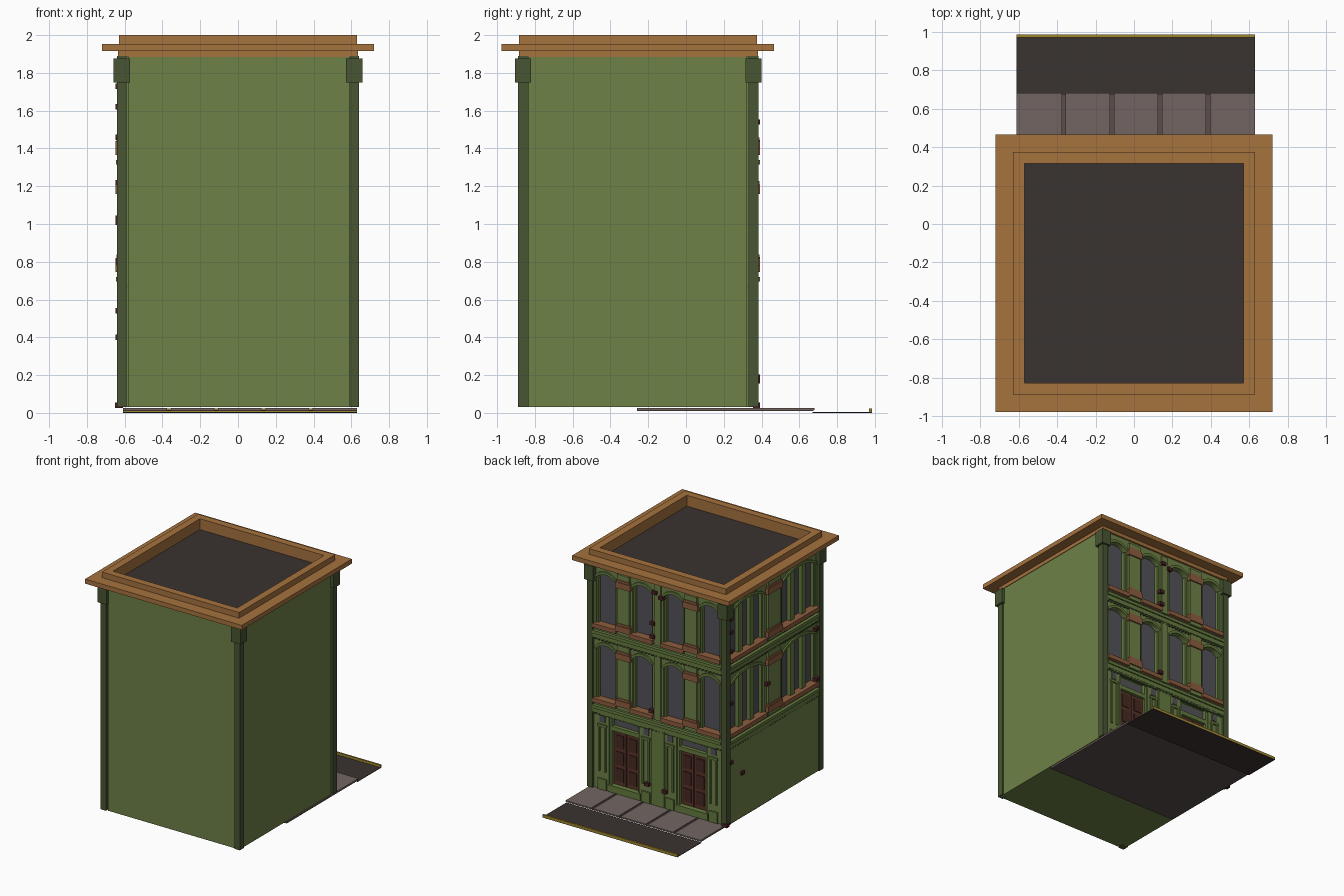
import bpy, bmesh, math
from mathutils import Vector

if "Cube" in bpy.data.objects:
    bpy.data.objects.remove(bpy.data.objects["Cube"])


def mat(name, r, g, b):
    m = bpy.data.materials.new(name)
    m.diffuse_color = (r, g, b, 1)
    m.use_nodes = True
    m.node_tree.nodes["Principled BSDF"].inputs["Base Color"].default_value = m.diffuse_color
    return m


GREEN = mat("wall_green", .155, .22, .062)
DARK = mat("post_green", .065, .09, .032)
TRIM = mat("trim_green", .13, .20, .05)
OCHRE = mat("cornice_ochre", .38, .17, .048)
BROWN = mat("band_brown", .27, .11, .05)
ROOF = mat("roof_dark", .042, .033, .03)
PAVE = mat("paving", .17, .13, .12)
GROOVE = mat("groove", .10, .075, .07)
DOOR = mat("door_brown", .10, .034, .022)
PANEL = mat("door_panel", .06, .022, .016)
GLASS = mat("glass", .085, .085, .10)
RED = mat("red_fragment", .07, .014, .018)
YELLOW = mat("yellow_line", .35, .24, .03)

# facade frames: u along the wall, d outward, z up
MAPS = {
    "world": lambda u, d, z: Vector((u, d, z)),
    "back": lambda u, d, z: Vector((u, .385 + d, z)),
    "left": lambda u, d, z: Vector((-.64 - d, u, z)),
}


def prisms(name, face, items, m):
    """One object from several (outline[(u,z)], d0, d1) extrusions."""
    bm = bmesh.new()
    f = MAPS[face]
    for pts, d0, d1 in items:
        a = [bm.verts.new(f(u, d0, z)) for u, z in pts]
        b = [bm.verts.new(f(u, d1, z)) for u, z in pts]
        n = len(pts)
        bm.faces.new(a)
        bm.faces.new(b[::-1])
        for i in range(n):
            bm.faces.new((a[i], b[i], b[(i + 1) % n], a[(i + 1) % n]))
    bmesh.ops.recalc_face_normals(bm, faces=bm.faces)
    me = bpy.data.meshes.new(name)
    bm.to_mesh(me)
    bm.free()
    me.materials.append(m)
    ob = bpy.data.objects.new(name, me)
    bpy.context.collection.objects.link(ob)
    return ob


def rect(u0, u1, z0, z1, d0, d1):
    return ([(u0, z0), (u1, z0), (u1, z1), (u0, z1)], d0, d1)


def arc(u0, u1, spring, rise, n=10):
    c, h = (u0 + u1) / 2, (u1 - u0) / 2
    r = (h * h + rise * rise) / (2 * rise)
    a = math.asin(h / r)
    return [(c + r * math.sin(-a + 2 * a * i / n),
             spring + rise - r + r * math.cos(-a + 2 * a * i / n)) for i in range(n + 1)]


def ring(name, x0, x1, y0, y1, w, z0, z1, m):
    prisms(name, "world", [rect(x0, x1, z0, z1, y0, y0 + w), rect(x0, x1, z0, z1, y1 - w, y1),
                           rect(x0, x0 + w, z0, z1, y0 + w, y1 - w),
                           rect(x1 - w, x1, z0, z1, y0 + w, y1 - w)], m)


# building core and plain walls
prisms("building_core", "world", [rect(-.58, .63, .03, 1.90, -.88, .32)], GREEN)

# corner posts with capitals
posts, caps = [], []
for x in (-.615, .615):
    for y in (-.8625, .3575):
        posts.append(rect(x - .025, x + .025, .03, 1.89, y - .0275, y + .0275))
        caps.append(rect(x - .043, x + .043, 1.75, 1.875, y - .043, y + .043))
prisms("corner_posts", "world", posts, DARK)
prisms("post_capitals", "world", caps, DARK)

# roof, cornice and parapet
prisms("roof_deck", "world", [rect(-.58, .58, 1.89, 1.91, -.835, .325)], ROOF)
ring("cornice_base", -.635, .635, -.885, .38, .06, 1.885, 1.915, OCHRE)
ring("cornice_slab", -.72, .72, -.978, .466, .15, 1.915, 1.953, OCHRE)
ring("parapet", -.63, .63, -.885, .375, .06, 1.91, 2.0, OCHRE)

# street: paving slabs, road and line
prisms("paving_base", "world", [rect(-.61, .63, .010, .016, -.26, .675)], GROOVE)
joints = [-.61, -.365, -.115, .135, .385, .63]
prisms("paving_slabs", "world", [rect(a + .01 * (a > -.6), b - .01 * (b < .6), .016, .025, -.26, .68)
                                 for a, b in zip(joints, joints[1:])], PAVE)
prisms("road", "world", [rect(-.61, .63, 0, .004, .67, .985)], ROOF)
prisms("road_line", "world", [rect(-.61, .63, .004, .024, .97, .985)], YELLOW)

# upper floors of both decorated walls
FLOORS = [(.78, 1.23, 1.30), (1.40, 1.82, 1.90)]   # sill, arch crown, floor top
BAYS = {
    "back": [(-.57, -.385), (-.235, -.05), (.05, .235), (.385, .57)],
    "left": [(-.815, -.37), (-.135, .31)],
}
ENDS = {"back": (-.59, .59), "left": (-.835, .33)}
PIERS = {"back": [(-.31, .055), (.31, .055)], "left": [(-.2525, .08)]}

for face, bays in BAYS.items():
    e0, e1 = ENDS[face]
    wall, glass, arches, sills, mull, belts, dent, piers, bands = ([] for _ in range(9))
    for sill, crown, top in FLOORS:
        rise = .045 if face == "back" else .06
        spring = crown - rise
        edges = [e0] + [v for b in bays for v in b] + [e1]
        # masonry between, below and above the arched openings
        for a, b in zip(edges[::2], edges[1::2]):
            wall.append(rect(a, b, sill - .10, top, -.07, -.02))
        for a, b in bays:
            curve = arc(a, b, spring, rise)
            wall.append(rect(a, b, sill - .10, sill - .02, -.07, -.02))
            wall.append((curve + [(b, top), (a, top)], -.07, -.02))
            outer = arc(a - .012, b + .012, spring + .012, rise + .012)
            arches.append((curve + outer[::-1], -.05, -.008))
            glass.append(rect(a, b, sill - .02, crown, -.075, -.058))
            sills.append(rect(a - .012, b + .012, sill - .035, sill, -.06, .008))
            # jamb frames and mullions
            mull += [rect(a, a + .015, sill, spring, -.06, -.03),
                     rect(b - .015, b, sill, spring, -.06, -.03)]
            if face == "left":
                for t in (1 / 3, 2 / 3):
                    c = a + (b - a) * t
                    mull.append(rect(c - .025, c + .025, sill, spring + .8 * rise, -.06, -.025))
        for c, h in PIERS[face]:
            piers.append(rect(c - h, c + h, sill - .04, crown + .04, -.03, -.003))
            for z in (sill - .01, crown - .07):
                bands.append(rect(c - h - .014, c + h + .014, z, z + .05, -.04, .008))
                bands.append(rect(c - h - .004, c + h + .004, z + .05, z + .068, -.04, .003))
        # belt course with dentils
        belts += [rect(e0, e1, sill - .085, sill - .06, -.03, .006),
                  rect(e0, e1, sill - .12, sill - .085, -.07, -.004)]
        n = 36
        for i in range(n):
            u = e0 + (e1 - e0) * (i + .5) / n
            dent.append(rect(u - .008, u + .008, sill - .135, sill - .115, -.03, -.006))
    if face == "back":
        for sill, crown, top in FLOORS:   # slim centre pilaster
            piers.append(rect(-.03, .03, sill - .04, crown + .05, -.03, -.008))
    for part, items, m in (("wall", wall, GREEN), ("window_glass", glass, GLASS),
                           ("window_arches", arches, TRIM), ("window_sills", sills, BROWN),
                           ("window_frames", mull, TRIM), ("belt_course", belts, TRIM),
                           ("dentils", dent, DARK), ("piers", piers, GREEN),
                           ("pier_bands", bands, BROWN)):
        prisms(face + "_" + part, face, items, m)

# plain ground floor wall on the left side
prisms("left_ground_wall", "left", [rect(-.835, .33, .03, .69, -.07, -.008)], GREEN)

# ground floor with two doorways
wall = [rect(-.59, -.45, .03, .69, -.07, -.02), rect(-.17, .17, .03, .69, -.07, -.02),
        rect(.45, .59, .03, .69, -.07, -.02), rect(-.59, .59, .66, .70, -.07, -.02)]
frame, leaf, panels, glass, strips = [], [], [], [], []
for c in (-.31, .31):
    frame += [rect(c - .14, c - .12, .03, .66, -.075, -.03), rect(c + .12, c + .14, .03, .66, -.075, -.03),
              rect(c - .12, c + .12, .535, .57, -.075, -.03), rect(c - .15, c + .15, .03, .085, -.075, -.012),
              rect(c - .22, c + .22, .65, .67, -.03, -.006)]
    glass.append(rect(c - .12, c + .12, .57, .65, -.075, -.06))
    leaf.append(rect(c - .12, c + .12, .085, .535, -.075, -.055))
    for s in (-1, 1):
        leaf.append(rect(c + s * .06 - .057, c + s * .06 + .057, .09, .53, -.06, -.048))
        for k in range(3):
            z = .12 + k * .138
            panels.append(rect(c + s * .06 - .036, c + s * .06 + .036, z, z + .108, -.05, -.041))
        # side pilasters and small side lights
        p = c + s * .2
        strips += [rect(p - .035, p - .02, .18, .55, -.03, -.008), rect(p + .02, p + .035, .18, .55, -.03, -.008),
                   rect(p - .04, p + .04, .55, .57, -.03, -.006), rect(p - .04, p + .04, .03, .12, -.03, -.008)]
        glass.append(rect(p - .025, p + .025, .585, .64, -.03, -.017))
strips.append(rect(-.06, .06, .03, .66, -.03, -.010))
prisms("ground_wall", "back", wall, GREEN)
prisms("door_frames", "back", frame, TRIM)
prisms("door_leaves", "back", leaf, DOOR)
prisms("door_panels", "back", panels, PANEL)
prisms("transom_glass", "back", glass, GLASS)
prisms("ground_pilasters", "back", strips, TRIM)

# scattered red fragments
SPOTS = {
    "back": [(.02, 1.80), (-.04, 1.77), (.04, 1.54), (.04, 1.43), (.05, .81), (.09, .19), (-.07, .17), (-.63, .04)],
    "left": [(.32, 1.73), (.32, 1.62), (.32, 1.46), (-.80, 1.22), (-.165, 1.01), (-.81, .80),
             (.32, 1.03), (.32, .54), (.17, .40)],
}
for face, spots in SPOTS.items():
    prisms(face + "_red_fragments", face,
           [rect(u - .02, u + .02, z - .014, z + .014, -.03, .008) for u, z in spots], RED)
